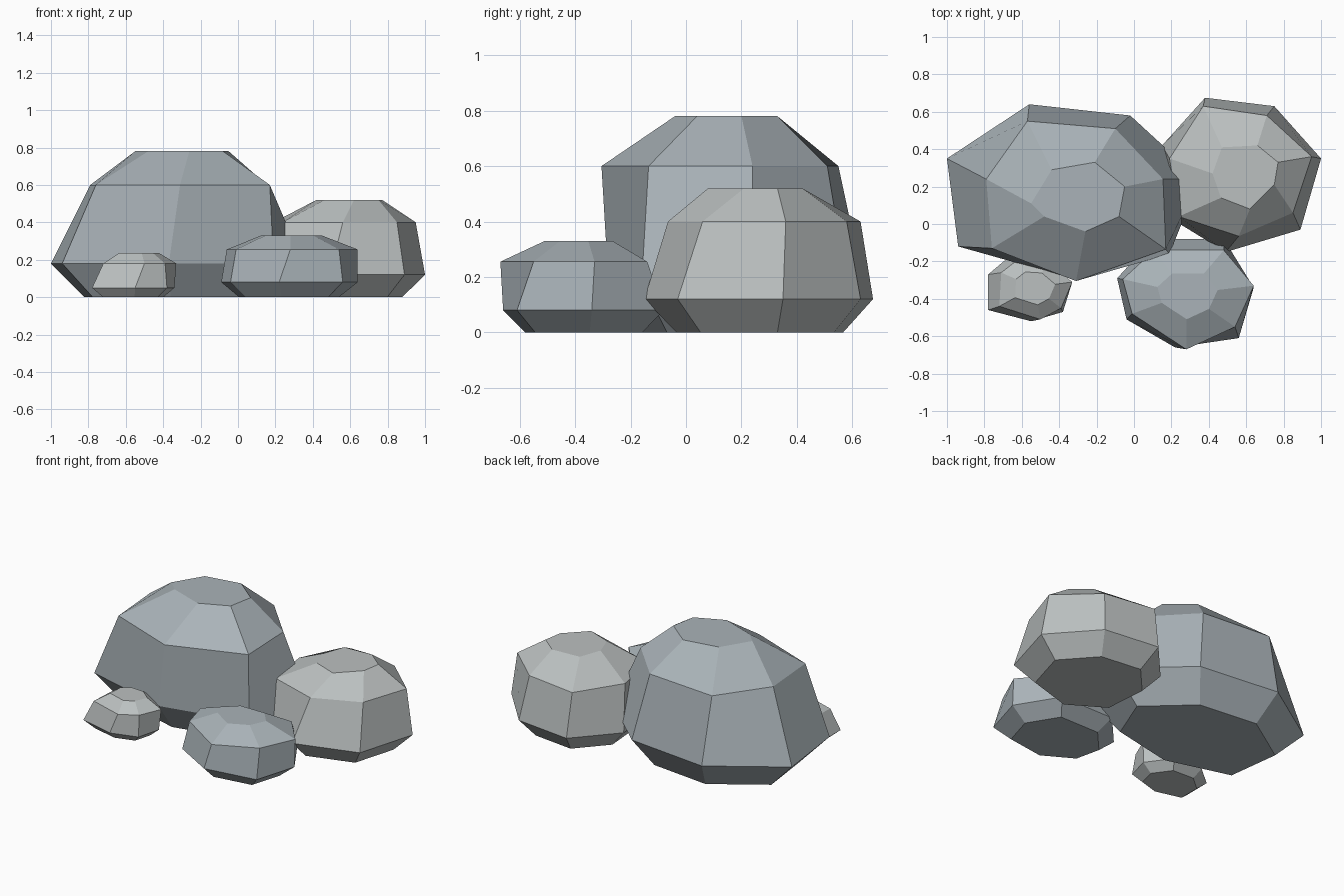
import bpy, bmesh

if "Cube" in bpy.data.objects:
    bpy.data.objects.remove(bpy.data.objects["Cube"])


def shrink(ring, s):
    """Scale an outline about its own middle."""
    cx = sum(p[0] for p in ring) / len(ring)
    cy = sum(p[1] for p in ring) / len(ring)
    return [(cx + (x - cx) * s, cy + (y - cy) * s) for x, y in ring]


def material(name, color):
    m = bpy.data.materials.new(name)
    m.diffuse_color = (*color, 1)
    m.use_nodes = True
    m.node_tree.nodes["Principled BSDF"].inputs["Base Color"].default_value = m.diffuse_color
    return m


def rock(name, heights, girth, shoulder, cap, mat):
    """Faceted boulder: undercut base, widest girth, shoulder and flat cap."""
    bm = bmesh.new()
    outlines = [shrink(girth, 0.73), girth, shoulder, cap]
    rings = [[bm.verts.new((x, y, z)) for x, y in o] for o, z in zip(outlines, heights)]
    n = len(girth)
    for low, up in zip(rings, rings[1:]):
        for i in range(n):
            j = (i + 1) % n
            bm.faces.new((low[i], low[j], up[j], up[i]))
    bm.faces.new(rings[0])
    bm.faces.new(rings[-1])
    bmesh.ops.recalc_face_normals(bm, faces=bm.faces)
    me = bpy.data.meshes.new(name)
    bm.to_mesh(me)
    bm.free()
    me.materials.append(mat)
    bpy.context.collection.objects.link(bpy.data.objects.new(name, me))


blue = material("blue_grey_stone", (0.40, 0.45, 0.48))
pale = material("pale_stone", (0.50, 0.53, 0.53))

# large boulder at the back left
rock("large_boulder", (0, 0.18, 0.6, 0.78),
     [(-1, .35), (-.56, .64), (-.02, .58), (.35, .24), (.19, -.16), (-.37, -.28), (-.94, -.12)],
     [(-.79, .24), (-.57, .55), (-.10, .51), (.155, .24), (.17, -.135), (-.31, -.305), (-.76, -.13)],
     [(-.55, .11), (-.44, .29), (-.21, .33), (-.05, .20), (-.08, .04), (-.26, -.04), (-.48, .04)],
     blue)

# pale boulder at the back right
rock("pale_boulder", (0, 0.12, 0.4, 0.52),
     [(.15, .42), (.38, .675), (.75, .63), (1, .35), (.89, -.03), (.49, -.15), (.18, .04)],
     [(.19, .35), (.37, .63), (.71, .58), (.95, .36), (.85, .06), (.56, -.065), (.24, .04)],
     [(.42, .27), (.47, .41), (.66, .42), (.77, .33), (.75, .21), (.62, .08), (.465, .14)],
     pale)

# medium stone at the front right
medium = [(-.06, -.295), (-.01, -.48), (.28, -.67), (.54, -.55), (.64, -.33), (.48, -.14), (.11, -.14)]
rock("medium_stone", (0, 0.08, 0.255, 0.33),
     [(-.09, -.29), (-.04, -.51), (.22, -.66), (.56, -.61), (.64, -.34), (.48, -.08), (.10, -.08)],
     medium, shrink(medium, 0.46), blue)

# small pale stone at the front left
small = [(-.71, -.26), (-.72, -.44), (-.50, -.51), (-.39, -.45), (-.33, -.31), (-.46, -.20), (-.62, -.19)]
rock("small_stone", (0, 0.05, 0.18, 0.235),
     [(-.78, -.27), (-.78, -.46), (-.55, -.52), (-.38, -.47), (-.34, -.32), (-.45, -.17), (-.65, -.16)],
     small, shrink(small, 0.55), pale)
